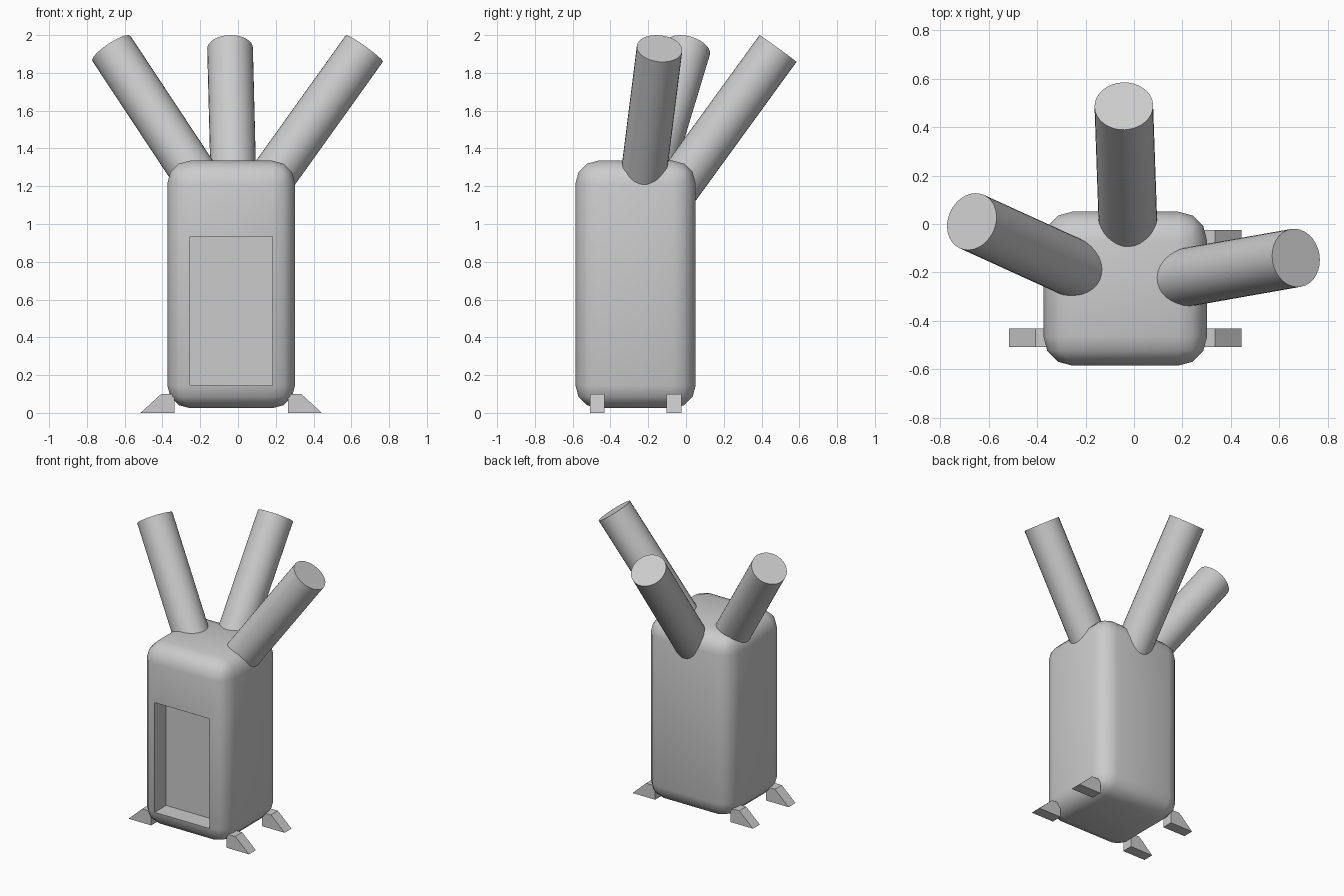
import bpy, bmesh
from math import sin, cos, radians
from mathutils import Vector, Matrix

if "Cube" in bpy.data.objects:
    bpy.data.objects.remove(bpy.data.objects["Cube"])

CX, CY = -0.036, -0.267   # body axis


def make_object(name, bm, smooth_angle=None):
    bmesh.ops.recalc_face_normals(bm, faces=bm.faces[:])
    mesh = bpy.data.meshes.new(name)
    bm.to_mesh(mesh)
    bm.free()
    ob = bpy.data.objects.new(name, mesh)
    bpy.context.collection.objects.link(ob)
    if smooth_angle:
        bpy.ops.object.select_all(action='DESELECT')
        ob.select_set(True)
        bpy.context.view_layer.objects.active = ob
        bpy.ops.object.shade_smooth_by_angle(angle=radians(smooth_angle))
    return ob


# Rounded body with a recessed front panel
bm = bmesh.new()
bmesh.ops.create_cube(bm, size=1, matrix=Matrix.Translation((CX, CY, 0.68))
                      @ Matrix.Diagonal((0.676, 0.636, 1.31, 1)))
bmesh.ops.bevel(bm, geom=bm.edges[:], offset=0.12, segments=3, profile=0.5,
                affect='EDGES')
bm.normal_update()
front = max((f for f in bm.faces if f.normal.y < -0.99), key=lambda f: f.calc_area())
bmesh.ops.bisect_plane(bm, geom=[front] + list(front.edges) + list(front.verts),
                       plane_co=(0, 0, 0.935), plane_no=(0, 0, 1))
bm.normal_update()
panel = min((f for f in bm.faces if f.normal.y < -0.99 and f.calc_area() > 0.05),
            key=lambda f: f.calc_center_median().z)
ret = bmesh.ops.extrude_discrete_faces(bm, faces=[panel])
bmesh.ops.translate(bm, vec=(0, 0.13, 0), verts=ret['faces'][0].verts[:])
bmesh.ops.remove_doubles(bm, verts=bm.verts[:], dist=0.0001)
make_object("body", bm, 40)


# Slanted pipes rising out of the top: tip centre and compass angle
def pipe(name, tip, azimuth, tilt=36.0, radius=0.121, length=1.05):
    a, t = radians(azimuth), radians(tilt)
    axis = Vector((sin(t) * cos(a), sin(t) * sin(a), cos(t)))
    bm = bmesh.new()
    bmesh.ops.create_cone(
        bm, cap_ends=True, segments=32, radius1=radius, radius2=radius, depth=length,
        matrix=Matrix.Translation(Vector(tip) - axis * length / 2)
        @ axis.to_track_quat('Z', 'Y').to_matrix().to_4x4())
    make_object(name, bm, 40)


pipe("back_pipe", (-0.042, 0.487, 1.929), 92)
pipe("left_pipe", (-0.670, 0.010, 1.929), 155.5)
pipe("right_pipe", (0.669, -0.140, 1.929), 10)


# Four wedge feet from one side profile (distance from body axis, height)
profile = [(0.30, 0), (0.48, 0), (0.371, 0.1), (0.30, 0.1)]
for side, sx in (("left", -1), ("right", 1)):
    for end, sy in (("front", -1), ("back", 1)):
        bm = bmesh.new()
        y = CY + sy * 0.203
        face = bm.faces.new([bm.verts.new((CX + sx * px, y - 0.039, pz))
                             for px, pz in profile])
        ext = bmesh.ops.extrude_face_region(bm, geom=[face])
        bmesh.ops.translate(bm, vec=(0, 0.078, 0), verts=[
            v for v in ext['geom'] if isinstance(v, bmesh.types.BMVert)])
        make_object(f"{end}_{side}_foot", bm)
